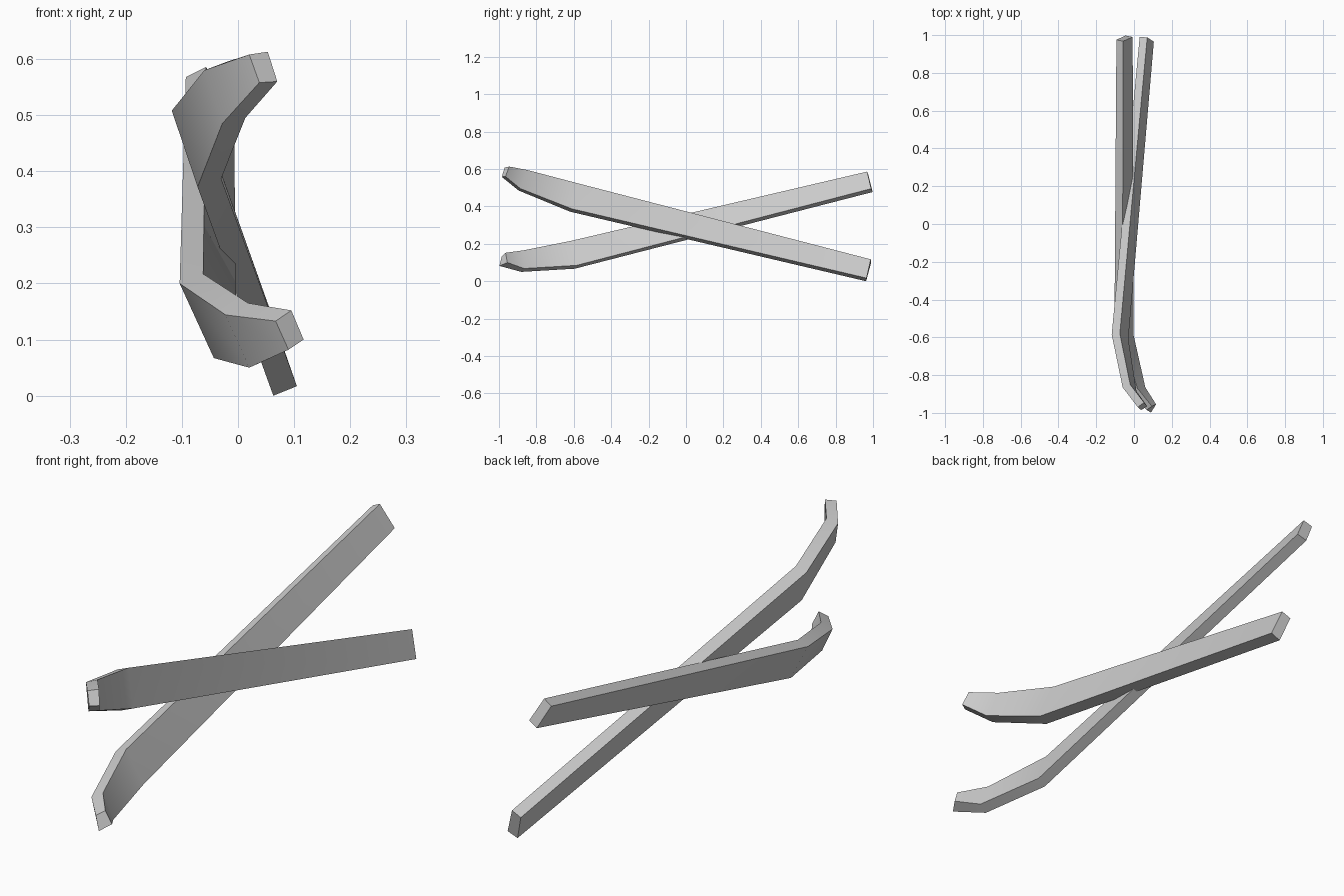
import bpy, bmesh, math

grey = bpy.data.materials.new("plain grey")
grey.diffuse_color = (0.6, 0.6, 0.6, 1)


def board(name, sections):
    """Loft a solid board through four-cornered sections, each listed as
    top-left, top-right, bottom-right, bottom-left (seen from the front)."""
    bm = bmesh.new()
    rings = [[bm.verts.new(p) for p in s] for s in sections]
    for a, b in zip(rings, rings[1:]):
        for i in range(4):
            j = (i + 1) % 4
            bm.faces.new((a[i], a[j], b[j], b[i]))
    bm.faces.new(rings[0])
    bm.faces.new(rings[-1][::-1])
    bmesh.ops.recalc_face_normals(bm, faces=bm.faces)
    mesh = bpy.data.meshes.new(name)
    bm.to_mesh(mesh)
    bm.free()
    mesh.materials.append(grey)
    ob = bpy.data.objects.new(name, mesh)
    bpy.context.collection.objects.link(ob)
    # soft along the curved tip, sharp along the board's edges
    bpy.ops.object.select_all(action='DESELECT')
    ob.select_set(True)
    bpy.context.view_layer.objects.active = ob
    bpy.ops.object.shade_smooth_by_angle(angle=math.radians(35))
    return ob


# board whose curved tip is raised at the front
board("upper_board", [
    [(0.02, -0.97, 0.608), (0.053, -0.945, 0.613), (0.07, -0.965, 0.56), (0.038, -0.985, 0.558)],
    [(-0.06, -0.865, 0.58), (-0.02, -0.85, 0.595), (0.013, -0.885, 0.495), (-0.028, -0.895, 0.485)],
    [(-0.118, -0.585, 0.508), (-0.075, -0.58, 0.524), (-0.03, -0.61, 0.387), (-0.072, -0.62, 0.372)],
    [(0.03, 0.99, 0.10), (0.07, 0.988, 0.117), (0.105, 0.965, 0.017), (0.063, 0.963, 0.0)],
])

# board whose curved tip is low at the front
board("lower_board", [
    [(0.067, -0.985, 0.133), (0.095, -0.965, 0.152), (0.117, -0.955, 0.10), (0.09, -0.998, 0.082)],
    [(-0.022, -0.885, 0.144), (0.018, -0.87, 0.165), (0.06, -0.865, 0.068), (0.02, -0.88, 0.05)],
    [(-0.104, -0.615, 0.20), (-0.062, -0.61, 0.217), (-0.003, -0.585, 0.085), (-0.043, -0.595, 0.067)],
    [(-0.093, 0.975, 0.568), (-0.057, 0.968, 0.586), (-0.007, 0.99, 0.495), (-0.045, 0.998, 0.477)],
])
